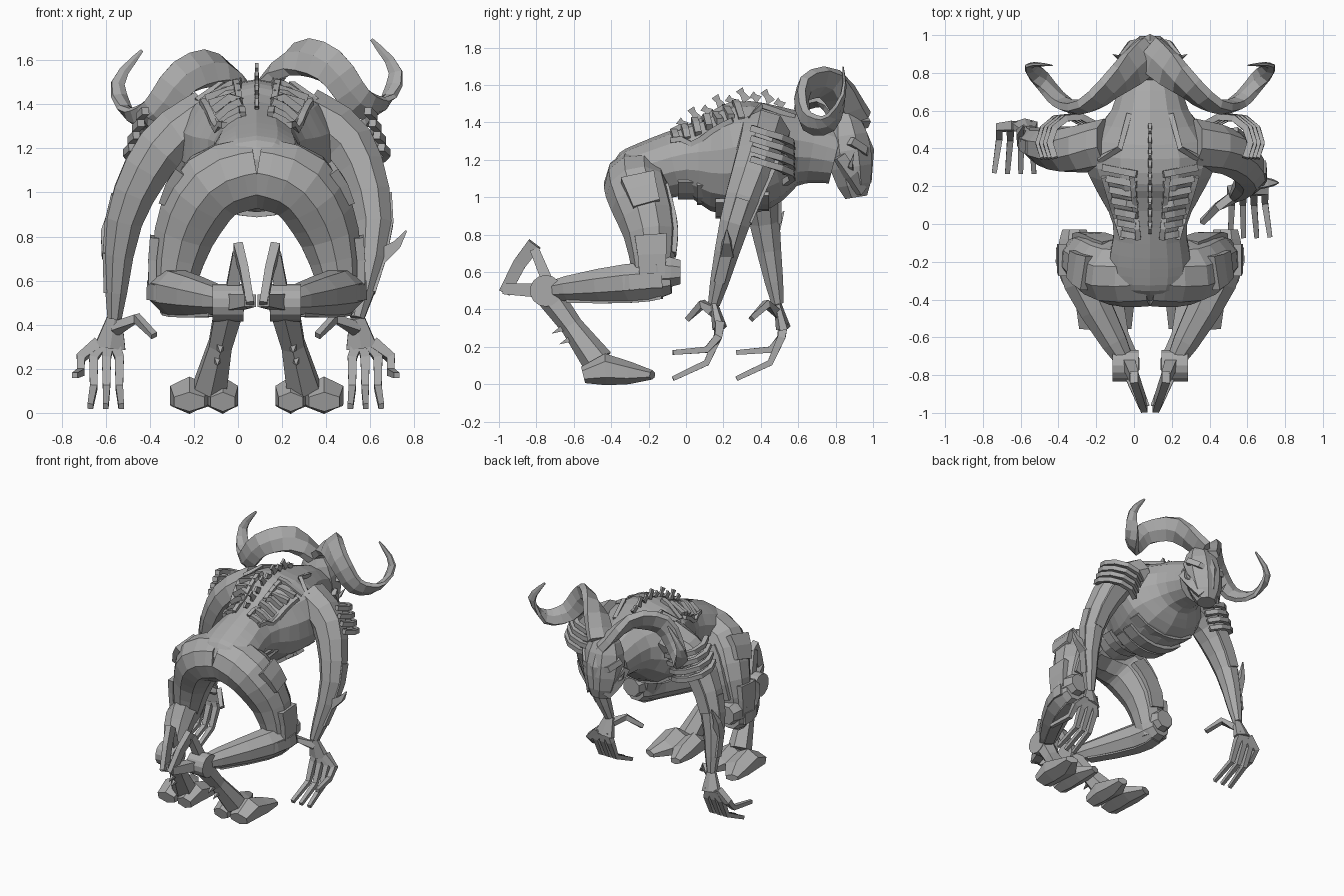
import bpy, bmesh, math
from mathutils import Vector

old = bpy.data.objects.get("Cube")
if old:
    bpy.data.objects.remove(old)

AXIS = 0.085          # the body's middle plane
SIDES = {"right": -1, "left": 1}
OUT, FORWARD, UP = Vector((1, 0, 0)), Vector((0, 1, 0)), Vector((0, 0, 1))

grey = bpy.data.materials.new("warm_grey")
grey.use_nodes = True
grey.diffuse_color = (0.4, 0.4, 0.4, 1)
grey.node_tree.nodes["Principled BSDF"].inputs["Base Color"].default_value = grey.diffuse_color


def refine(points, steps):
    """Catmull-Rom curve through points of any dimension."""
    points = [Vector(point) for point in points]
    final = len(points) - 1
    curve = []
    for i in range(final):
        before, start, end, after = (points[max(0, min(final, i + k))] for k in (-1, 0, 1, 2))
        for step in range(steps):
            t = step / steps
            bend = before * 2 - start * 5 + end * 4 - after
            twist = start * 3 - before - end * 3 + after
            curve.append(start + ((end - before) * t + bend * t ** 2 + twist * t ** 3) / 2)
    return curve + [points[-1]]


def skin(name, rings, side=1, sides=8, across=OUT):
    """Closed surface over rings of (centre, half width, half depth)."""
    centres = [Vector((AXIS + side * c.x, c.y, c.z)) for c, wide, deep in rings]
    final = len(rings) - 1
    bm = bmesh.new()
    loops = []
    for i, (centre, (place, width, depth)) in enumerate(zip(centres, rings)):
        along = (centres[min(i + 1, final)] - centres[max(i - 1, 0)]).normalized()
        wide = Vector((across.x * side, across.y, across.z))
        wide = (wide - along * wide.dot(along)).normalized()
        deep = along.cross(wide)
        angles = [math.tau * (k + 0.5) / sides for k in range(sides)]
        loops.append([bm.verts.new(centre + wide * width * math.cos(a) + deep * depth * math.sin(a))
                      for a in angles])
    for lower, upper in zip(loops, loops[1:]):
        for k in range(sides):
            bm.faces.new((lower[k - 1], lower[k], upper[k], upper[k - 1]))
    bm.faces.new(loops[0])
    bm.faces.new(loops[-1])
    bmesh.ops.recalc_face_normals(bm, faces=bm.faces)
    mesh = bpy.data.meshes.new(name)
    bm.to_mesh(mesh)
    bm.free()
    mesh.materials.append(grey)
    bpy.context.collection.objects.link(bpy.data.objects.new(name, mesh))


def tube(name, points, start, end, side=1, sides=8, across=OUT, steps=1, flat=1, bulge=0):
    """Tapering limb; returns its rings so that armour can follow it."""
    path = refine(points, steps)
    rings = []
    for i, centre in enumerate(path):
        t = i / (len(path) - 1)
        radius = start + (end - start) * t + bulge * math.sin(math.pi * t)
        rings.append((centre, radius, radius * flat))
    skin(name, rings, side, sides, across)
    return rings


def bar(name, points, size=0.02, tip=None, side=1, across=OUT, flat=1):
    """Four-sided strip."""
    tube(name, points, size, size if tip is None else tip, side, 4, across, flat=flat)


def plate(name, rings, direction, size, side, across):
    """Armour strip lying on one face of a limb."""
    points = [centre + direction.normalized() * wide * 0.93 for centre, wide, deep in rings]
    bar(name, points, size, size * 0.8, side, across, flat=0.25)


# Torso from rump to neck: y, centre height, half width, half height
torso = refine([(-.4, 1.1, .06, .05), (-.33, 1.11, .19, .13), (-.2, 1.14, .22, .16), (0, 1.19, .2, .19),
                (.2, 1.19, .3, .29), (.4, 1.23, .36, .29), (.6, 1.26, .21, .2), (.8, 1.22, .15, .15)], 3)
skin("torso", [(Vector((0, y, z)), wide, tall) for y, z, wide, tall in torso], sides=14)


def on_torso(u, y, up=1):
    """Point on the back, or on the belly when up is -1."""
    row = min(torso, key=lambda r: abs(r[0] - y))
    height = row[3] * math.sqrt(max(0, 1 - (u / row[2]) ** 2))
    return Vector((u, y, row[1] + up * height))


# Spine spikes, back ribs, shoulder blades and belly bands
for i in range(9):
    root = on_torso(0, i * 0.065)
    height = 0.06 if i % 2 else 0.03
    top = root + UP * height - FORWARD * 0.04
    skin("spine_spike", [(root, 0.015, 0.035), (root.lerp(top, 0.6), 0.01, 0.02), (top, 0.012, 0.03)], sides=4)
for name, side in SIDES.items():
    stations = [0.055 * i - 0.08 for i in range(7)]
    for y in stations:
        outer = 0.17 + y * 0.3
        bar(name + "_back_rib", [on_torso(u, y + u / 5) + UP * 0.01 for u in (0.07, 0.12, outer)],
            0.025, side=side, across=FORWARD)
    for base, slope in ((0.07, 0.1), (0.17, 0.3)):
        bar(name + "_back_rail", [on_torso(base + y * slope, y) + UP * 0.01 for y in stations], side=side)
    blade = [on_torso(u, y) for u, y in ((.27, .34), (.16, .4), (.11, .58))]
    bar(name + "_shoulder_blade", blade, side=side)
for i in range(5):
    reach = 0.17 + i / 50
    bar("belly_band", [on_torso(reach * k / 3, i * 0.1, -1) for k in range(-3, 4)], 0.06, across=FORWARD, flat=0.3)

# Head with long face, brow and jaw
tube("head", [(0, .84, 1.46), (0, .87, 1.25), (0, .91, 1)], 0.07, 0.075, steps=3, flat=0.85, bulge=0.08)
tube("nose_ridge", [(0, .91, 1.38), (0, .97, 1.25), (0, .96, 1.08)], 0.05, 0.04, sides=6, flat=0.8)
for name, side in SIDES.items():
    bar(name + "_brow", [(0, .97, 1.22), (.1, .95, 1.25), (.15, .88, 1.3)], 0.03, side=side, across=UP)
    bar(name + "_cheek", [(.14, .82, 1.22), (.12, .88, 1.12), (.06, .93, 1.03)], 0.04, side=side, across=UP)
    bar(name + "_jaw_spike", [(.1, .88, 1.14), (.16, .88, 1.17), (.2, .9, 1.24)], 0.03, 0, side)
    # Wide horn that curls down, out and back up; the head is tilted a little
    horn = [(0, .9, 1.4), (.16, .77, 1.58), (.33, .63, 1.55), (.46, .64, 1.39),
            (.57, .76, 1.37), (.63, .84, 1.52), (.52, .84, 1.67)]
    lift = UP * 0.025 * side
    tube(name + "_horn", [Vector(p) + lift for p in horn], 0.11, 0.008, side, 6,
         OUT + UP, steps=3, flat=0.45, bulge=0.02)

# Legs
for name, side in SIDES.items():
    thigh = tube(name + "_thigh", [(0, -.27, 1.09), (.2, -.26, 1.03), (.33, -.19, .8), (.39, -.18, .5)],
                 0.165, 0.08, side, 10, OUT * 2 + UP, steps=3, bulge=0.04)
    plate(name + "_hip_plate", thigh[3:6], OUT + UP * 0.6, 0.13, side, FORWARD)
    plate(name + "_thigh_plate", thigh[6:9], OUT, 0.12, side, FORWARD)
    plate(name + "_front_thigh_plate", thigh[3:8], FORWARD, 0.1, side, OUT)
    knee = Vector((.4, -.16, .6))
    tube(name + "_knee_cap", [knee, knee + FORWARD * 0.08, knee + FORWARD * 0.13], 0.1, 0.07, side, 8)
    hock = Vector((.12, -.75, .5))
    shin = tube(name + "_shin", [knee + FORWARD * 0.08 - UP * 0.04, (.36, -.3, .545), hock],
                0.08, 0.045, side, steps=3, bulge=0.045)
    plate(name + "_shin_plate", shin[1:6], -UP, 0.06, side, OUT)
    plate(name + "_calf_plate", shin[1:5], OUT, 0.06, side, UP)
    # Hock joint with looped spur
    tube(name + "_hock_joint", [hock - OUT * 0.06, hock + OUT * 0.08], 0.085, 0.085, side, 14, FORWARD)
    top, tip = Vector((.085, -.81, .72)), Vector((.03, -.97, .51))
    bar(name + "_spur_front", [hock + FORWARD * 0.03, top], 0.045, 0.035, side)
    bar(name + "_spur_back", [hock, tip], 0.055, 0.04, side)
    bar(name + "_spur_rim", [top + UP * 0.03, top.lerp(tip, 0.5) + UP * 0.03, tip - UP * 0.02],
        0.03, 0.025, side, flat=1.8)
    # Lower leg, its thorns and the split hoof
    ankle = Vector((.21, -.47, .12))
    tube(name + "_lower_leg", [hock, hock.lerp(ankle, 0.5), ankle], 0.075, 0.085, side, 6, bulge=-0.02)
    for t in (0.5, 0.65):
        root = hock.lerp(ankle, t) - FORWARD * 0.03
        bar(name + "_leg_thorn", [root, root - FORWARD * 0.08 - UP * 0.04], 0.03, 0, side)
    for spread, size in ((0.12, 0.1), (-0.07, 0.08)):
        heel = Vector((ankle.x + spread * 0.8, -.55, .05))
        skin(name + "_toe", [(heel, size * 0.8, 0.045), (heel + FORWARD * 0.12 + UP * 0.03, size, 0.085),
                             (heel + FORWARD * 0.25 + UP * 0.01, size, 0.06),
                             (heel + FORWARD * 0.37 + OUT * spread / 3, size / 2, 0.025)], side, 6)

# Arms reach down differently on the two sides
arms = {"right": [(.22, .42, 1.33), (.44, .39, 1.19), (.6, .42, .87), (.645, .49, .43)],
        "left": [(.22, .42, 1.34), (.42, .38, 1.21), (.53, .26, .86), (.455, .15, .43)]}
spike_lean = {"right": FORWARD * 0.08 + UP * 0.21, "left": OUT * 0.12 + UP * 0.12}
for name, side in SIDES.items():
    arm = tube(name + "_arm", arms[name], 0.14, 0.035, side, steps=3, bulge=0.02)
    elbow, radius, depth = arm[7]
    root = elbow + OUT * radius * 0.6
    bar(name + "_elbow_spike", [root, root + spike_lean[name] / 2 + OUT * 0.02, root + spike_lean[name]],
        0.05, 0.005, side)
    plate(name + "_forearm_plate", arm[5:9], OUT, 0.05, side, FORWARD)
    plate(name + "_upper_arm_plate", arm[3:7], FORWARD, 0.07, side, OUT)
    # Slanting curved ribs around the shoulder
    for i in range(4):
        hub = Vector((.39 + i * .02, .43, 1.37 - i * .055))
        arc = []
        for k in range(6):
            angle = math.radians(k * 34 - 35)
            arc.append(hub + (OUT * math.cos(angle) + FORWARD * math.sin(angle)) * 0.14 - UP * k / 40)
        bar(name + "_shoulder_rib", arc, 0.024, side=side, across=UP)
    # Hand with four trailing fingers and a thumb
    wrist = arm[-1][0]
    palm = wrist + OUT * 0.02 + FORWARD * 0.03 - UP * 0.13
    tube(name + "_palm", [wrist, wrist.lerp(palm, 0.5), palm], 0.04, 0.08, side, 6, flat=0.5)
    for k in range(4):
        spread = OUT * (0.16 - 0.07 * k)
        fall = UP * (0.27 if k else 0.13)
        root = palm + spread / 3 + UP * 0.02
        knuckle = root + spread / 2 - UP * 0.07 - FORWARD * 0.01
        bar(name + "_finger", [root, knuckle, knuckle - fall * 0.5 - FORWARD * 0.06,
                               palm + spread - fall - FORWARD * 0.25], 0.035, 0.018, side)
    thumb = wrist - OUT * 0.1 - FORWARD * 0.06
    bar(name + "_thumb", [wrist - UP * 0.05, thumb, thumb - (OUT + FORWARD + UP) * 0.08], 0.035, 0.02, side)
